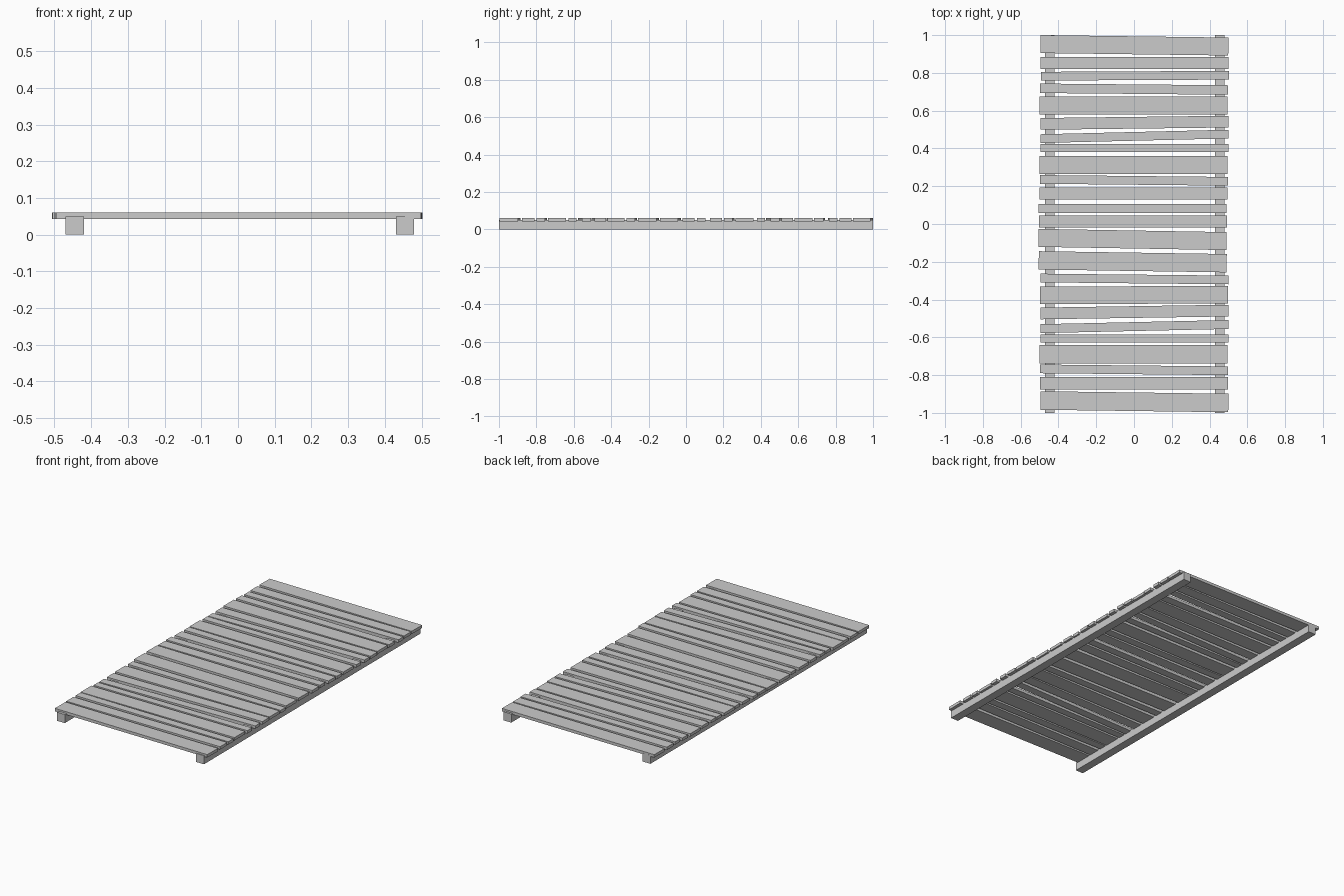
import bpy
import bmesh
from math import atan2
from mathutils import Matrix

default_cube = bpy.data.objects.get("Cube")
if default_cube:
    bpy.data.objects.remove(default_cube, do_unlink=True)

# One plain grey for the whole walkway
grey = bpy.data.materials.new("weathered_grey")
grey.use_nodes = True
colour = (0.6, 0.6, 0.6, 1)
grey.diffuse_color = colour
grey.node_tree.nodes["Principled BSDF"].inputs["Base Color"].default_value = colour


def add_box(name, size, centre, turn=0.0):
    """Box of the given size, turned about z and placed at centre."""
    bm = bmesh.new()
    bmesh.ops.create_cube(bm, size=1)
    bmesh.ops.scale(bm, vec=size, verts=bm.verts)
    mesh = bpy.data.meshes.new(name)
    bm.to_mesh(mesh)
    bm.free()
    mesh.materials.append(grey)
    box = bpy.data.objects.new(name, mesh)
    box.matrix_world = Matrix.Translation(centre) @ Matrix.Rotation(turn, 4, "Z")
    bpy.context.collection.objects.link(box)
    return box


# Two long support beams under the deck
add_box("right_beam", (0.05, 2, 0.05), (-0.445, 0, 0.025))
add_box("left_beam", (0.05, 2, 0.05), (0.455, 0, 0.025))

# Uneven planks, back to front, in thousandths:
# y centre, width, rise from right end to left end, sideways shift
planks = [
    (946, 95, -13, 2), (853, 64, 0, 2), (785, 46, 5, 5), (714, 50, -9, 0),
    (628, 95, 0, -3), (536, 62, 12, 2), (464, 46, 24, 3), (402, 43, 0, 2),
    (313, 95, 0, -2), (231, 46, -10, 0), (161, 64, 0, -2), (82, 46, 0, -8),
    (13, 64, 0, -5), (-82, 95, -17, -8), (-200, 97, -15, -7), (-291, 46, -10, 2),
    (-376, 93, 4, 0), (-466, 62, 15, 3), (-543, 47, 22, 3), (-607, 43, 0, 3),
    (-690, 97, 0, -3), (-772, 46, -10, 0), (-843, 66, 0, 0), (-941, 98, -13, 2),
]
LENGTH = 0.995
for number, row in enumerate(planks, 1):
    y, width, rise, shift = (value / 1000 for value in row)
    add_box(f"plank_{number}", (LENGTH, width, 0.017),
            (shift, y, 0.0515), atan2(rise, LENGTH))
